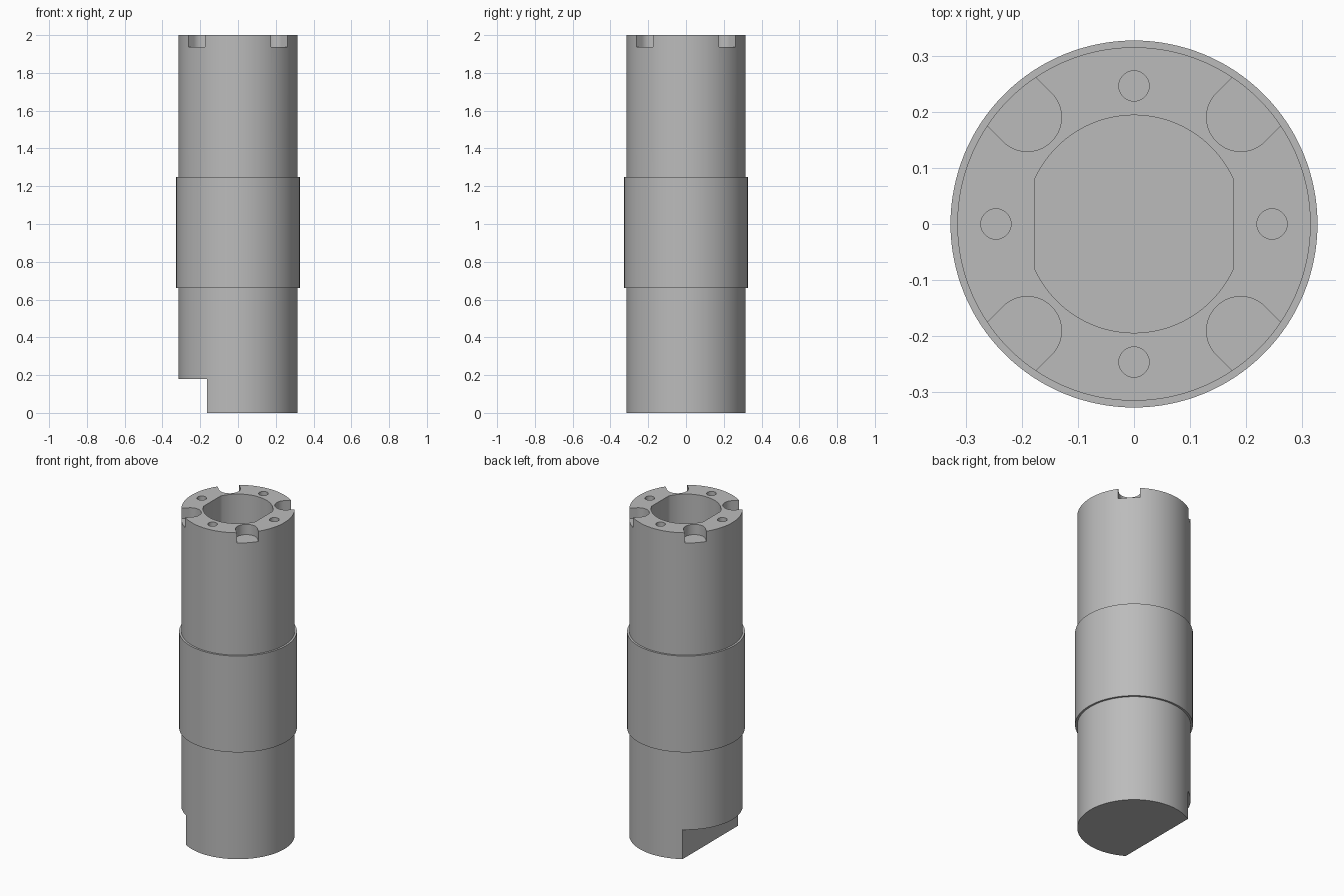
import bpy, bmesh
from math import pi, cos, sin, acos, radians
from mathutils import Matrix

cube = bpy.data.objects.get("Cube")
if cube:
    bpy.data.objects.remove(cube)

grey = bpy.data.materials.new("metal grey")
grey.use_nodes = True
colour = (0.5, 0.5, 0.5, 1)
grey.diffuse_color = colour
grey.node_tree.nodes["Principled BSDF"].inputs["Base Color"].default_value = colour

BODY_R, SLEEVE_R, HEIGHT = 0.315, 0.327, 2.0
SIDES = 128


def arc(r, start, end, n, cx=0, cy=0):
    return [(cx + r * cos(start + (end - start) * i / n),
             cy + r * sin(start + (end - start) * i / n)) for i in range(n + 1)]


def circle(r, n, cx=0, cy=0):
    return arc(r, 0, 2 * pi, n, cx, cy)[:-1]


def prism(name, outline, z0, z1, turn=0):
    """Extrude a closed outline upward from z0 to z1."""
    bm = bmesh.new()
    face = bm.faces.new([bm.verts.new((x, y, z0)) for x, y in outline])
    new = bmesh.ops.extrude_face_region(bm, geom=[face])["geom"]
    bmesh.ops.translate(bm, vec=(0, 0, z1 - z0),
                        verts=[v for v in new if isinstance(v, bmesh.types.BMVert)])
    bmesh.ops.recalc_face_normals(bm, faces=bm.faces)
    bm.transform(Matrix.Rotation(turn, 4, "Z"))
    mesh = bpy.data.meshes.new(name)
    bm.to_mesh(mesh)
    bm.free()
    mesh.materials.append(grey)
    obj = bpy.data.objects.new(name, mesh)
    bpy.context.collection.objects.link(obj)
    return obj


def activate(obj):
    bpy.ops.object.select_all(action="DESELECT")
    obj.select_set(True)
    bpy.context.view_layer.objects.active = obj


def combine(obj, other, operation):
    activate(obj)
    mod = obj.modifiers.new(operation.lower(), "BOOLEAN")
    mod.operation, mod.solver, mod.object = operation, "EXACT", other
    bpy.ops.object.modifier_apply(modifier=mod.name)
    bpy.data.objects.remove(other)


# Main shaft with the raised middle sleeve
shaft = prism("shaft", circle(BODY_R, SIDES), 0, HEIGHT)
combine(shaft, prism("sleeve", circle(SLEEVE_R, SIDES), 0.66, 1.25), "UNION")

# Central bore: round with two flat sides
BORE_R, BORE_FLAT = 0.194, 0.176
a = acos(BORE_FLAT / BORE_R)
bore = arc(BORE_R, a, pi - a, 40) + arc(BORE_R, pi + a, 2 * pi - a, 40)
combine(shaft, prism("bore_cutter", bore, 1.33, HEIGHT + 0.1), "DIFFERENCE")

# Four pin holes and four round-ended rim notches
for i in range(4):
    hole = prism("hole_cutter", circle(0.027, 32, 0.246), 1.85, HEIGHT + 0.1, i * pi / 2)
    combine(shaft, hole, "DIFFERENCE")
    slot = arc(0.061, pi / 2, 3 * pi / 2, 28, 0.269) + [(0.4, -0.061), (0.4, 0.061)]
    notch = prism("notch_cutter", slot, 1.937, HEIGHT + 0.1, pi / 4 + i * pi / 2)
    combine(shaft, notch, "DIFFERENCE")

# Flat step cut from one side of the foot
step = [(-0.5, -0.5), (-0.165, -0.5), (-0.165, 0.5), (-0.5, 0.5)]
combine(shaft, prism("step_cutter", step, -0.1, 0.18), "DIFFERENCE")

activate(shaft)
bpy.ops.object.shade_smooth_by_angle(angle=radians(30))
